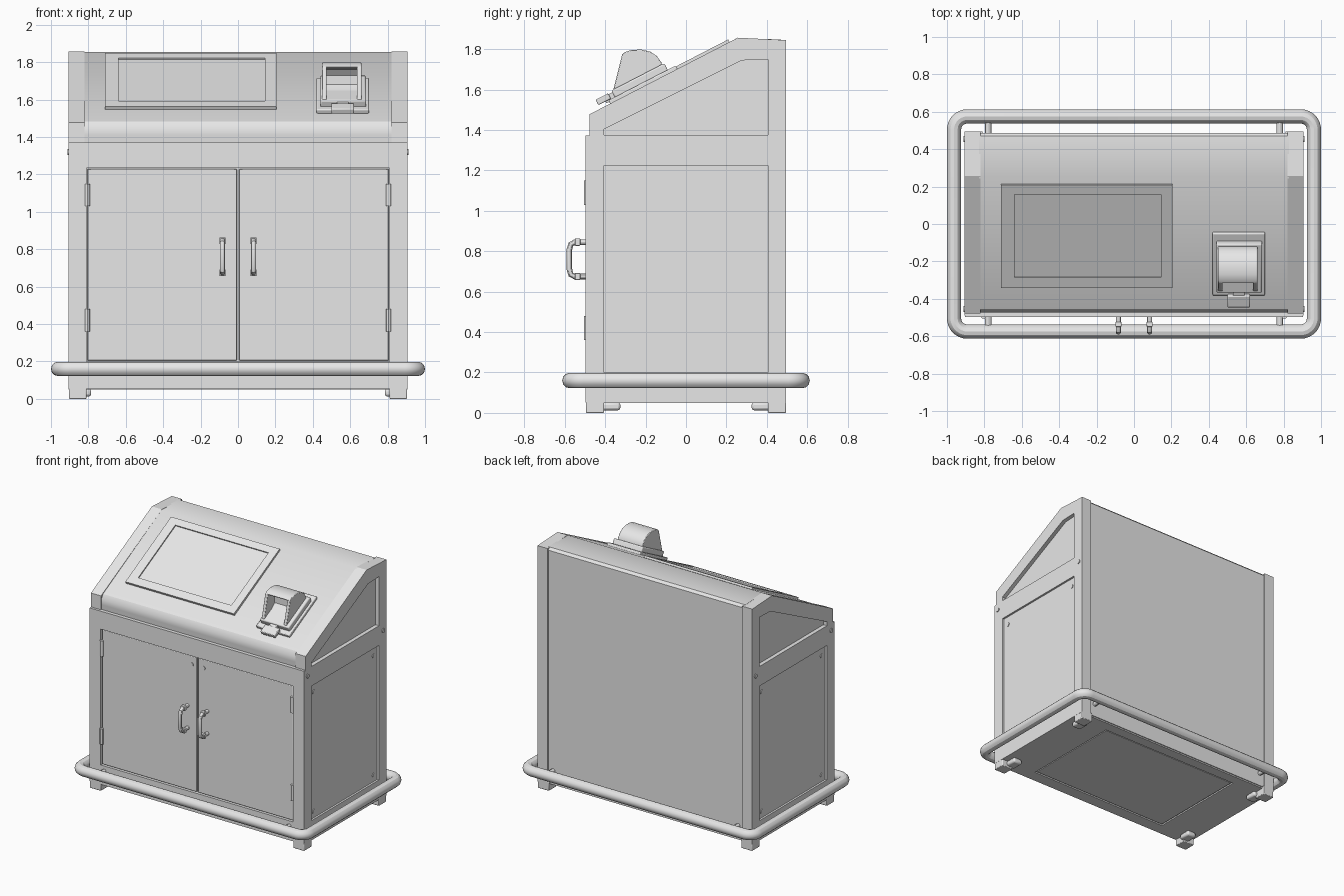
import bpy, bmesh
from math import sin, cos, pi, atan2
from mathutils import Matrix, Vector

cube = bpy.data.objects.get("Cube")
if cube:
    bpy.data.objects.remove(cube, do_unlink=True)

grey = bpy.data.materials.new("grey paint")
grey.use_nodes = True
grey.diffuse_color = (0.8, 0.8, 0.8, 1)
grey.node_tree.nodes["Principled BSDF"].inputs["Base Color"].default_value = (0.8, 0.8, 0.8, 1)
parts = []

# Working planes: columns are the plane's own x, y and normal
SLOPE = atan2(0.379, 0.734)
def plane(u, v, n, origin=(0, 0, 0)):
    m = Matrix((u, v, n)).transposed().to_4x4()
    m.translation = origin
    return m

FLOOR = Matrix()
FRONT = plane((1, 0, 0), (0, 0, 1), (0, -1, 0))
SIDE = plane((0, 1, 0), (0, 0, 1), (1, 0, 0))
DESK = plane((1, 0, 0), (0, cos(SLOPE), sin(SLOPE)), (0, -sin(SLOPE), cos(SLOPE)), (0, -0.478, 1.478))


def add(name, mesh, bevel=0):
    obj = bpy.data.objects.new(name, mesh)
    bpy.context.collection.objects.link(obj)
    mesh.materials.clear()
    mesh.materials.append(grey)
    if bevel:
        mod = obj.modifiers.new("soft edges", 'BEVEL')
        mod.width, mod.segments, mod.limit_method = bevel, 2, 'ANGLE'
    parts.append(obj)
    return obj


def rect(x0, x1, y0, y1):
    return [(x0, y0), (x1, y0), (x1, y1), (x0, y1)]


def prism(name, outline, low, high, frame=FLOOR, bevel=0):
    """Extrude one outline along the normal of a plane."""
    bm = bmesh.new()
    face = bm.faces.new([bm.verts.new((x, y, low)) for x, y in outline])
    new = bmesh.ops.extrude_face_region(bm, geom=[face])["geom"]
    bmesh.ops.translate(bm, vec=(0, 0, high - low), verts=[v for v in new if isinstance(v, bmesh.types.BMVert)])
    bmesh.ops.transform(bm, matrix=frame, verts=bm.verts)
    bmesh.ops.recalc_face_normals(bm, faces=bm.faces)
    mesh = bpy.data.meshes.new(name)
    bm.to_mesh(mesh)
    bm.free()
    return add(name, mesh, bevel)


def from_curve(name, curve, frame=FLOOR):
    temp = bpy.data.objects.new(name, curve)
    bpy.context.collection.objects.link(temp)
    bpy.context.view_layer.update()
    mesh = bpy.data.meshes.new_from_object(temp.evaluated_get(bpy.context.evaluated_depsgraph_get()))
    bpy.data.objects.remove(temp, do_unlink=True)
    mesh.transform(frame)
    return add(name, mesh)


def spline(curve, points, cyclic=True):
    s = curve.splines.new('POLY')
    s.points.add(len(points) - 1)
    for p, co in zip(s.points, points):
        p.co = (*co, 0, 1) if len(co) == 2 else (*co, 1)
    s.use_cyclic_u = cyclic


def pierced(name, loops, low, high, frame):
    """Flat plate: first loop is the outline, the rest are holes."""
    curve = bpy.data.curves.new(name, 'CURVE')
    curve.dimensions, curve.fill_mode = '2D', 'BOTH'
    curve.extrude = (high - low) / 2
    for loop in loops:
        spline(curve, loop)
    return from_curve(name, curve, frame @ Matrix.Translation((0, 0, (low + high) / 2)))


def tube(name, points, radius, cyclic=False):
    curve = bpy.data.curves.new(name, 'CURVE')
    curve.dimensions = '3D'
    curve.bevel_depth, curve.bevel_resolution = radius, 4
    curve.use_fill_caps = True
    spline(curve, points, cyclic)
    return from_curve(name, curve)


def disc(name, x, y, radius, low, high, frame):
    ring = [(x + radius * cos(i * pi / 8), y + radius * sin(i * pi / 8)) for i in range(16)]
    return prism(name, ring, low, high, frame)


# Cabinet core with the sloped console top
prism("cabinet_core", [(-0.47, 0.06), (-0.47, 1.385), (-0.474, 1.41), (-0.474, 1.45), (-0.455, 1.484),
                       (0.252, 1.855), (0.47, 1.848), (0.487, 1.83), (0.487, 0.06)], -0.83, 0.83, SIDE)
pierced("bottom_plate", [rect(-0.82, 0.82, -0.48, 0.48), rect(-0.6, 0.6, -0.4, 0.4)], 0.05, 0.065, FLOOR)
prism("bottom_hatch", rect(-0.59, 0.59, -0.39, 0.39), 0.053, 0.065)

# End frames with recessed panels, feet and fittings, one set per side
outline = [(-0.49, 0.05), (-0.49, 1.37), (-0.478, 1.37), (-0.478, 1.478),
           (0.256, 1.857), (0.495, 1.845), (0.495, 0.05)]
lower_panel = rect(-0.405, 0.405, 0.2, 1.225)
upper_panel = [(-0.405, 1.375), (0.405, 1.375), (0.405, 1.75), (0.276, 1.745), (-0.405, 1.405)]
for side, s in (("left", 1), ("right", -1)):
    def span(a, b):
        return sorted((s * a, s * b))

    pierced(side + "_end_frame", [outline, lower_panel, upper_panel], *span(0.82, 0.905), SIDE)
    prism(side + "_lower_side_panel", rect(-0.41, 0.41, 0.19, 1.23), *span(0.82, 0.89), SIDE)
    prism(side + "_upper_side_panel", upper_panel, *span(0.82, 0.875), SIDE)
    for y in (-0.36, 0.36):
        for z in (0.25, 1.16):
            disc(side + "_panel_screw", y, z, 0.016, *span(0.885, 0.895), SIDE)
    for y in (-0.455, 0.455):
        disc(side + "_frame_screw", y, 1.32, 0.016, *span(0.9, 0.911), SIDE)

    # Corner feet with a levelling pad beside each
    for end, e in (("front", -1), ("back", 1)):
        ya, yb = sorted((e * 0.405, e * 0.495))
        prism(side + "_" + end + "_foot", rect(*span(0.81, 0.904), ya, yb), 0, 0.07, bevel=0.005)
        ya, yb = sorted((e * 0.325, e * 0.42))
        prism(side + "_" + end + "_foot_pad", rect(*span(0.785, 0.86), ya, yb), 0.013, 0.052, bevel=0.012)

    # Doors, hinges, handles
    prism(side + "_door", rect(*span(0.006, 0.805), 0.205, 1.23), 0.46, 0.487, FRONT, 0.004)
    disc(side + "_door_screw", s * 0.05, 1.165, 0.016, 0.48, 0.492, FRONT)
    for z in (0.42, 1.09):
        tube(side + "_hinge", [(s * 0.805, -0.492, z - 0.06), (s * 0.805, -0.492, z + 0.06)], 0.014)
    x = s * 0.083
    tube(side + "_handle", [(x, -0.48, 0.675), (x, -0.55, 0.675), (x, -0.57, 0.685), (x, -0.577, 0.71),
                            (x, -0.577, 0.81), (x, -0.57, 0.835), (x, -0.55, 0.845), (x, -0.48, 0.845)], 0.014)
    for z in (0.675, 0.845):
        prism(side + "_handle_mount", rect(x - 0.017, x + 0.017, z - 0.018, z + 0.018), 0.523, 0.55, FRONT, 0.004)

    # Posts that hold the bumper rail
    for y in (-1, 1):
        tube(side + "_rail_post", [(s * 0.78, y * 0.47, 0.16), (s * 0.78, y * 0.57, 0.16)], 0.017)

# Front face frame around the doors
pierced("front_frame", [rect(-0.903, 0.903, 0.052, 1.372), rect(-0.81, 0.81, 0.2, 1.235)], 0.468, 0.497, FRONT)

# Bumper rail running right round the base
rail = []
for k, (cx, cy) in enumerate([(1, 1), (-1, 1), (-1, -1), (1, -1)]):
    for i in range(9):
        a = (k + i / 8) * pi / 2
        rail.append((cx * 0.892 + 0.07 * cos(a), cy * 0.505 + 0.07 * sin(a), 0.16))
tube("bumper_rail", rail, 0.038, True)

# Screen set in a raised bezel on the slope
pierced("screen_bezel", [rect(-0.71, 0.205, 0.16, 0.78), rect(-0.64, 0.145, 0.222, 0.724)], -0.015, 0.014, DESK)
prism("screen", rect(-0.65, 0.155, 0.215, 0.73), -0.015, 0.005, DESK)

# Card reader: flange, base, hood with open front, and tray
prism("reader_flange", rect(0.42, 0.7, 0.115, 0.49), -0.01, 0.018, DESK, 0.006)
prism("reader_base", rect(0.44, 0.685, 0.15, 0.445), 0, 0.055, DESK, 0.008)
crown = [(-0.316, 1.775), (-0.3, 1.787), (-0.27, 1.797), (-0.22, 1.798), (-0.177, 1.788),
         (-0.145, 1.767), (-0.122, 1.735), (-0.115, 1.68)]
for name, a, b in (("left", 0.637, 0.66), ("right", 0.45, 0.473)):
    prism("reader_" + name + "_cheek", crown + [(-0.35, 1.57), (-0.36, 1.6)], a, b, SIDE, 0.004)
prism("reader_hood", crown + [(-0.35, 1.57), (-0.358, 1.6), (-0.27, 1.645), (-0.235, 1.68),
                              (-0.235, 1.73), (-0.26, 1.76), (-0.31, 1.768)], 0.465, 0.645, SIDE)
prism("reader_neck", rect(0.53, 0.59, 0.1, 0.17), 0.01, 0.045, DESK)
prism("reader_tray", rect(0.5, 0.62, 0.06, 0.13), 0.02, 0.05, DESK, 0.005)

# Smooth the rounded parts, keep the edges crisp
bpy.ops.object.select_all(action='DESELECT')
for obj in parts:
    obj.select_set(True)
bpy.context.view_layer.objects.active = parts[0]
bpy.ops.object.shade_smooth_by_angle(angle=pi / 6)
